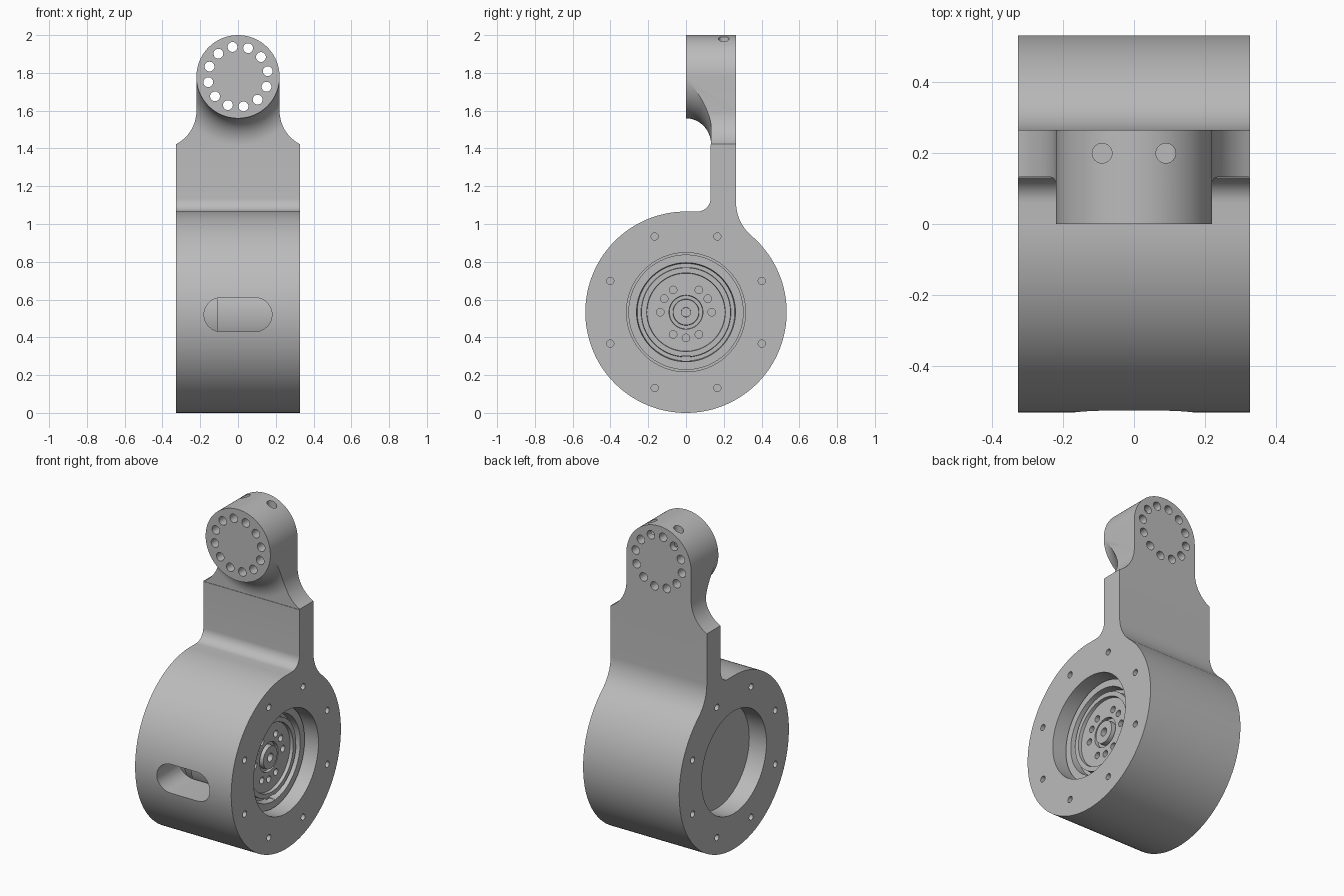
import bpy, bmesh
from math import cos, sin, pi, radians
from mathutils import Matrix, Vector

if "Cube" in bpy.data.objects:
    bpy.data.objects.remove(bpy.data.objects["Cube"], do_unlink=True)

grey = bpy.data.materials.new("satin grey")
grey.use_nodes = True
grey.diffuse_color = (0.5, 0.5, 0.5, 1)
grey.node_tree.nodes["Principled BSDF"].inputs["Base Color"].default_value = (0.5, 0.5, 0.5, 1)

R, HALF, PIVOT = 0.533, 0.327, 1.78      # housing radius, half width, head height
# local (u, v, w) axes: w is the direction of the sweep or the turning axis
ALONG_X = Matrix(((0, 0, 1, 0), (1, 0, 0, 0), (0, 1, 0, 0), (0, 0, 0, 1)))
ALONG_Y = Matrix(((1, 0, 0, 0), (0, 0, 1, 0), (0, 1, 0, 0), (0, 0, 0, 1)))
ALONG_Z = Matrix.Identity(4)


def finish(name, bm, matrix):
    bmesh.ops.transform(bm, matrix=matrix, verts=bm.verts)
    bmesh.ops.recalc_face_normals(bm, faces=bm.faces)
    mesh = bpy.data.meshes.new(name)
    bm.to_mesh(mesh)
    bm.free()
    mesh.materials.append(grey)
    obj = bpy.data.objects.new(name, mesh)
    bpy.context.collection.objects.link(obj)
    return obj


def arc(cu, cv, r, start, end, steps):
    angles = [radians(start + (end - start) * i / steps) for i in range(steps + 1)]
    return [(cu + r * cos(a), cv + r * sin(a)) for a in angles]


def prism(name, outline, matrix, low, high):
    bm = bmesh.new()
    face = bm.faces.new([bm.verts.new((u, v, low)) for u, v in outline])
    swept = bmesh.ops.extrude_face_region(bm, geom=[face])["geom"]
    verts = [g for g in swept if isinstance(g, bmesh.types.BMVert)]
    bmesh.ops.translate(bm, verts=verts, vec=(0, 0, high - low))
    return finish(name, bm, matrix)


def lathe(name, profile, matrix, centre=(0, 0, 0), steps=96):
    """Turn (height, radius) points around the w axis; ends are closed."""
    bm = bmesh.new()
    rings = [[bm.verts.new((r * cos(2 * pi * i / steps), r * sin(2 * pi * i / steps), h))
              for i in range(steps)] for h, r in profile]
    for a, b in zip(rings, rings[1:]):
        for i in range(steps):
            j = (i + 1) % steps
            bm.faces.new((a[i], a[j], b[j], b[i]))
    bm.faces.new(rings[0])
    bm.faces.new(rings[-1])
    return finish(name, bm, Matrix.Translation(centre) @ matrix)


def drill(matrix, centre, r, low, high, steps=24):
    return lathe("cutter", [(low, r), (high, r)], matrix, centre, steps)


def combine(obj, tool, operation="DIFFERENCE"):
    tool.hide_render = True
    mod = obj.modifiers.new("cut", "BOOLEAN")
    mod.operation, mod.solver, mod.object = operation, "EXACT", tool
    bpy.context.view_layer.objects.active = obj
    bpy.ops.object.modifier_apply(modifier=mod.name)
    bpy.data.objects.remove(tool, do_unlink=True)


def polar(r, degrees):
    return r * cos(radians(degrees)), r * sin(radians(degrees))


# Round housing blending into the arm plate, as one side profile
side = arc(0, R, R, 90, 409.7, 128)
side += arc(0.492, 1.113, 0.227, 229.7, 180, 12)[1:]
side += [(0.265, 1.42), (0.13, 1.42)]
side += arc(0.06, 1.136, 0.07, 0, -90, 10)
housing = prism("housing_and_arm", side, ALONG_X, -HALF, HALF)

combine(housing, drill(ALONG_X, (0, 0, R), 0.315, -1, 1, 96))
for k in range(8):
    y, z = polar(0.434, 22.5 + 45 * k)
    for face in (-HALF, HALF):
        combine(housing, drill(ALONG_X, (face, y, R + z), 0.019, -0.09, 0.09))
slot = arc(0.09, 0.52, 0.09, -90, 90, 16) + arc(-0.09, 0.52, 0.09, 90, 270, 16)
combine(housing, prism("cutter", slot, ALONG_Y, -0.8, -0.2))

# Head: front outline trimmed by a turned, flared fillet
outline = [(-HALF, 1.42), (HALF, 1.42)]
outline += arc(0.42, 1.6, 0.2, 242.3, 180, 14)
outline += arc(0, PIVOT, 0.22, 0, 180, 48)
outline += arc(-0.42, 1.6, 0.2, 0, -62.3, 14)
head = prism("head", outline, ALONG_Y, 0, 0.265)
flare = [(-0.05, 0.2205)]
flare += [(0.133 * sin(t * pi / 32), 0.3605 - 0.14 * cos(t * pi / 32)) for t in range(17)]
flare += [(0.133, 0.9), (0.4, 0.9)]
combine(head, lathe("trim", flare, ALONG_Y, (0, 0, PIVOT)), "INTERSECT")
for k in range(12):
    x, z = polar(0.16, 10.5 + 30 * k)
    combine(head, drill(ALONG_Y, (x, 0, PIVOT + z), 0.026, -0.1, 0.4))
for x in (-0.09, 0.09):
    combine(head, drill(ALONG_Z, (x, 0.2, 0), 0.028, 1.86, 2.1))

# Drive unit inside the bore: plain back plate, waist, stepped front
drive = lathe("drive_unit", [
    (-0.21, 0.316), (-0.18, 0.316), (-0.18, 0.27), (-0.11, 0.27), (-0.11, 0.305),
    (0.24, 0.305), (0.24, 0.262), (0.19, 0.258), (0.19, 0.238), (0.23, 0.236),
    (0.23, 0.208), (0.21, 0.206), (0.21, 0.09), (0.19, 0.088), (0.19, 0.07),
    (0.22, 0.068), (0.22, 0.025), (0.18, 0.024)], ALONG_X, (0, 0, R))
for angle in (0, 32, 60, 120, 148, 180, 240, 270, 300):
    y, z = polar(0.136, angle)
    combine(drive, drill(ALONG_X, (0, y, R + z), 0.02, 0.16, 0.3))
y, z = 0, R - 0.25
notch = [(y - 0.02, z - 0.012), (y + 0.02, z - 0.012), (y + 0.02, z + 0.02), (y - 0.02, z + 0.02)]
combine(drive, prism("cutter", notch, ALONG_X, 0.2, 0.3))

for obj in (housing, head, drive):
    bpy.ops.object.select_all(action="DESELECT")
    obj.select_set(True)
    bpy.context.view_layer.objects.active = obj
    bpy.ops.object.shade_smooth_by_angle(angle=radians(25))
